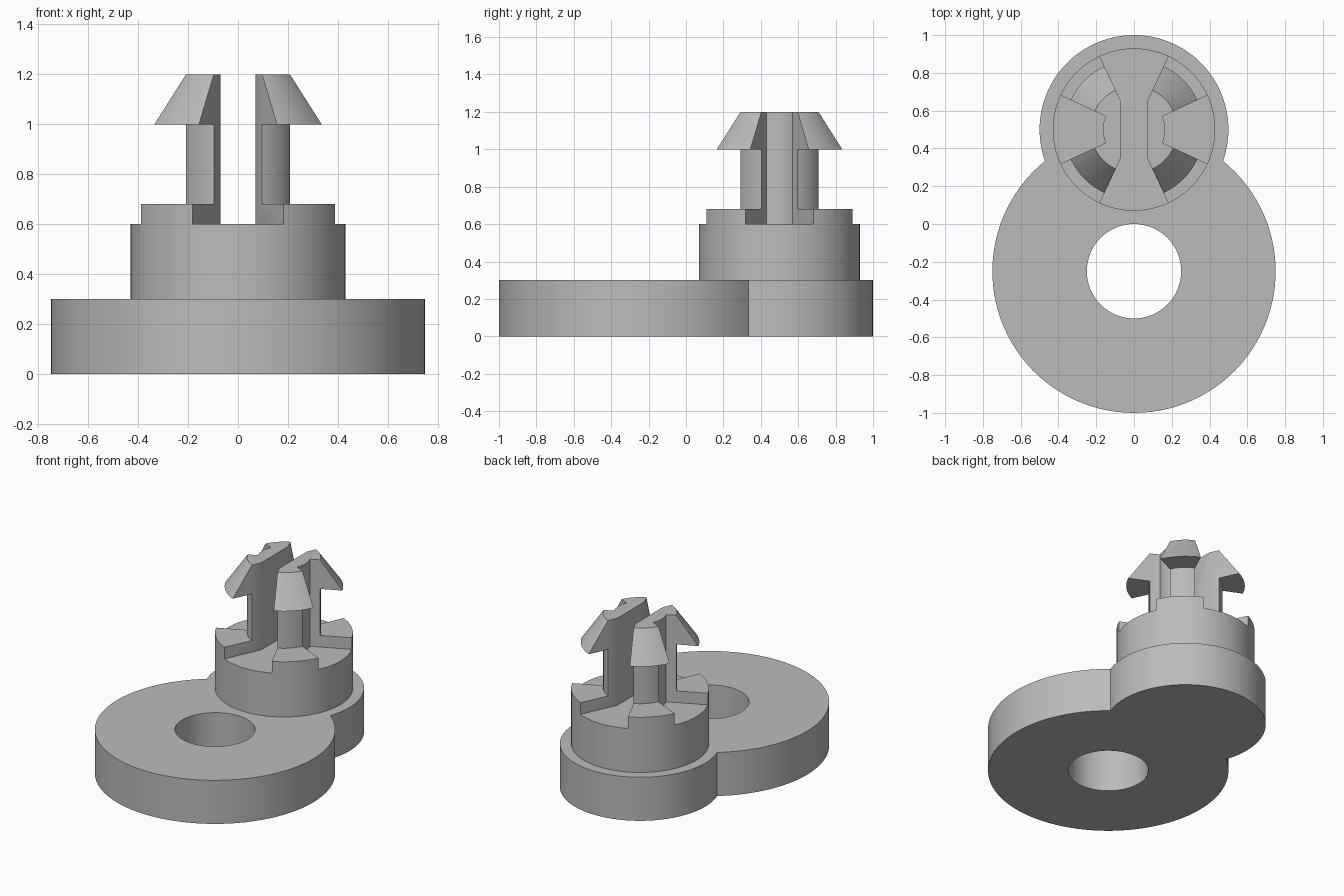
import bpy
import bmesh
from math import sin, cos, radians, atan2, degrees, tau
from mathutils import Vector

cube = bpy.data.objects.get("Cube")
if cube:
    bpy.data.objects.remove(cube, do_unlink=True)

GREY = (0.5, 0.5, 0.5, 1.0)
material = bpy.data.materials.new("plain grey")
material.use_nodes = True
material.diffuse_color = GREY
material.node_tree.nodes["Principled BSDF"].inputs["Base Color"].default_value = GREY

POST_Y, EYE_Y = 0.5, -0.25
EYE_R, LOBE_R, HOLE_R = 0.75, 0.5, 0.25
CORE_R, REACH = 0.165, 0.6
FLOOR, TOP = 0.6, 1.2
NOTCH = 25                      # half angle of each notch


def arc(cy, r, a0, a1, steps):
    """Points along an arc centred on (0, cy), angles in degrees."""
    angles = [radians(a0 + (a1 - a0) * i / steps) for i in range(steps + 1)]
    return [(r * cos(a), cy + r * sin(a)) for a in angles]


def finish(name, bm):
    bmesh.ops.recalc_face_normals(bm, faces=bm.faces)
    mesh = bpy.data.meshes.new(name)
    bm.to_mesh(mesh)
    bm.free()
    mesh.materials.append(material)
    obj = bpy.data.objects.new(name, mesh)
    bpy.context.collection.objects.link(obj)
    return obj


def prism(name, outline, z0, z1):
    bm = bmesh.new()
    face = bm.faces.new([bm.verts.new((x, y, z0)) for x, y in outline])
    new = bmesh.ops.extrude_face_region(bm, geom=[face])["geom"]
    verts = [v for v in new if isinstance(v, bmesh.types.BMVert)]
    bmesh.ops.translate(bm, verts=verts, vec=(0, 0, z1 - z0))
    return finish(name, bm)


def lathe(name, profile, cy, steps=96):
    bm = bmesh.new()
    verts = [bm.verts.new((r, cy, z)) for r, z in profile]
    edges = [bm.edges.new(pair) for pair in zip(verts, verts[1:])]
    bmesh.ops.spin(bm, geom=verts + edges, cent=(0, cy, 0), axis=(0, 0, 1),
                   angle=tau, steps=steps)
    bmesh.ops.remove_doubles(bm, verts=bm.verts, dist=0.0001)
    return finish(name, bm)


def cut(obj, cutter):
    mod = obj.modifiers.new("cut", "BOOLEAN")
    mod.operation = "DIFFERENCE"
    mod.solver = "EXACT"
    mod.object = cutter
    bpy.ops.object.select_all(action="DESELECT")
    bpy.context.view_layer.objects.active = obj
    obj.select_set(True)
    bpy.ops.object.modifier_apply(modifier=mod.name)
    bpy.data.objects.remove(cutter, do_unlink=True)


def smooth(obj):
    bpy.ops.object.select_all(action="DESELECT")
    bpy.context.view_layer.objects.active = obj
    obj.select_set(True)
    bpy.ops.object.shade_smooth_by_angle(angle=radians(25))


# Base plate: two merged round lobes with a hole through the larger one
gap = POST_Y - EYE_Y
reach = (gap ** 2 + EYE_R ** 2 - LOBE_R ** 2) / (2 * gap)
half = (EYE_R ** 2 - reach ** 2) ** 0.5
eye_a = degrees(atan2(reach, half))
lobe_a = degrees(atan2(reach - gap, half))
outline = arc(POST_Y, LOBE_R, lobe_a, 180 - lobe_a, 64)
outline += arc(EYE_Y, EYE_R, 180 - eye_a, 360 + eye_a, 80)[1:-1]
base = prism("base_plate", outline, 0, 0.3)
cut(base, prism("hole_cutter", arc(EYE_Y, HOLE_R, 0, 360, 64)[:-1], -0.1, 0.4))
smooth(base)

# Snap post: round boss, shaft and tapered barbed head
post = lathe("snap_post", [(0, 0.3), (0.43, 0.3), (0.43, 0.68), (0.23, 0.68),
                           (0.23, 1.0), (0.37, 1.0), (0.23, TOP), (0, TOP)], POST_Y)


def ray(r, degrees_):
    return (r * cos(radians(degrees_)), POST_Y + r * sin(radians(degrees_)))


# Front-to-back slot, flaring into a wedge at both ends
slot = []
for mid in (90, 270):
    slot += [ray(CORE_R, mid - NOTCH), ray(REACH, mid - NOTCH),
             ray(REACH, mid + NOTCH), ray(CORE_R, mid + NOTCH)]
cut(post, prism("slot_cutter", slot, FLOOR, TOP + 0.1))

# Side notches, stopping at the rounded core
for mid in (0, 180):
    notch = arc(POST_Y, CORE_R, mid + NOTCH, mid - NOTCH, 12)
    notch += [ray(REACH, mid - NOTCH), ray(REACH, mid + NOTCH)]
    cut(post, prism("notch_cutter", notch, FLOOR, TOP + 0.1))
smooth(post)
